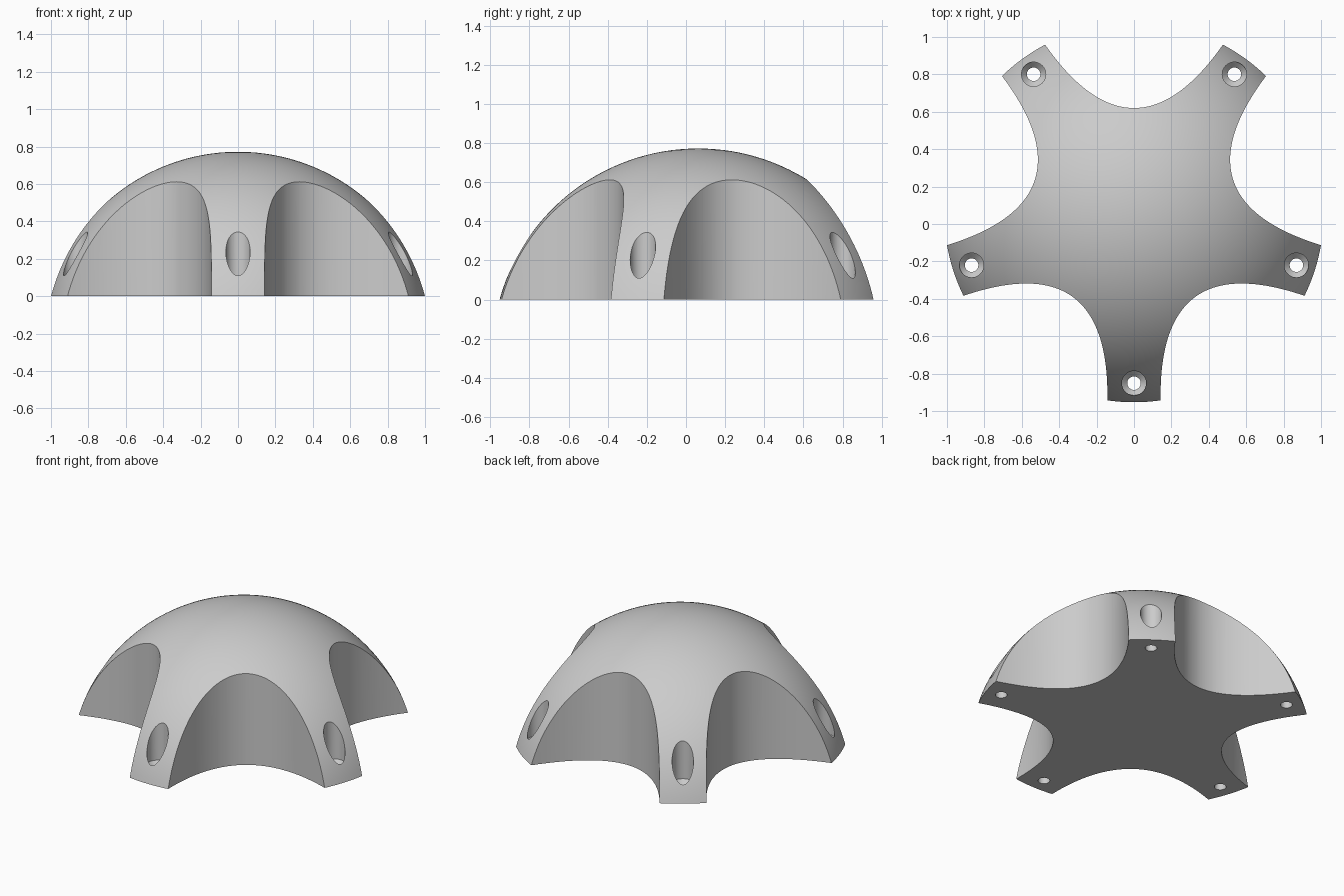
import bpy, bmesh
from math import sin, cos, asin, radians, tau
from mathutils import Matrix, Vector

cube = bpy.data.objects.get("Cube")
if cube:
    bpy.data.objects.remove(cube, do_unlink=True)

ARMS = 5
CENTRE = Vector((0, 0.062, 0))
BASE_R, HEIGHT = 1.015, 0.772
SPHERE_R = (BASE_R ** 2 + HEIGHT ** 2) / (2 * HEIGHT)


def make_object(name, bm):
    bmesh.ops.recalc_face_normals(bm, faces=bm.faces)
    mesh = bpy.data.meshes.new(name)
    bm.to_mesh(mesh)
    bm.free()
    obj = bpy.data.objects.new(name, mesh)
    bpy.context.collection.objects.link(obj)
    return obj


def lathe(name, profile, steps):
    """Spin an (r, z) profile, closed on the axis at both ends."""
    bm = bmesh.new()
    verts = [bm.verts.new((r, 0, z)) for r, z in profile]
    edges = [bm.edges.new(pair) for pair in zip(verts, verts[1:])]
    bmesh.ops.spin(bm, geom=verts + edges, cent=(0, 0, 0), axis=(0, 0, 1),
                   angle=tau, steps=steps)
    bmesh.ops.remove_doubles(bm, verts=bm.verts, dist=1e-5)
    return make_object(name, bm)


def scallop_cutter():
    """Upright prism with a parabolic inner wall, opening along +x."""
    bm = bmesh.new()
    ts = [0.6 * i / 32 for i in range(-32, 33)]
    outline = [(0.558 + 1.498 * t * t, t) for t in ts]
    outline += [(1.4, 0.6), (1.4, -0.6)]
    face = bm.faces.new([bm.verts.new((x, y, -0.2)) for x, y in outline])
    top = bmesh.ops.extrude_face_region(bm, geom=[face])["geom"]
    bmesh.ops.translate(bm, vec=(0, 0, 1.3),
                        verts=[v for v in top if isinstance(v, bmesh.types.BMVert)])
    return make_object("scallop_cutter", bm)


def cut(target, cutter, matrix):
    cutter.matrix_world = matrix
    mod = target.modifiers.new("cut", 'BOOLEAN')
    mod.operation = 'DIFFERENCE'
    mod.solver = 'EXACT'
    mod.object = cutter
    bpy.ops.object.modifier_apply(modifier=mod.name)


# Domed hub: a spherical cap with a flat underside
sweep = asin(BASE_R / SPHERE_R)
profile = [(SPHERE_R * sin(sweep * i / 40),
            HEIGHT - SPHERE_R * (1 - cos(sweep * i / 40))) for i in range(41)]
hub = lathe("five_arm_hub", profile + [(0, 0)], 160)
hub.location = CENTRE
bpy.ops.object.select_all(action='DESELECT')
bpy.context.view_layer.objects.active = hub
hub.select_set(True)

# Scallops between the arms, and a countersunk screw hole in each arm
scallop = scallop_cutter()
screw = lathe("screw_hole_cutter", [(0, -0.2), (0.036, -0.2), (0.036, 0.06),
                                    (0.065, 0.09), (0.065, 1), (0, 1)], 40)
for i in range(ARMS):
    turn = Matrix.Translation(CENTRE) @ Matrix.Rotation(radians(72 * i - 90), 4, 'Z')
    cut(hub, scallop, turn @ Matrix.Rotation(radians(36), 4, 'Z'))
    cut(hub, screw, turn @ Matrix.Translation((0.913, 0, 0)))
for helper in (scallop, screw):
    bpy.data.objects.remove(helper, do_unlink=True)

# Plain grey finish
grey = bpy.data.materials.new("light_grey")
grey.use_nodes = True
colour = (0.6, 0.6, 0.6, 1)
grey.diffuse_color = colour
grey.node_tree.nodes["Principled BSDF"].inputs["Base Color"].default_value = colour
hub.data.materials.clear()
hub.data.materials.append(grey)
bpy.ops.object.shade_smooth_by_angle(angle=radians(25))
